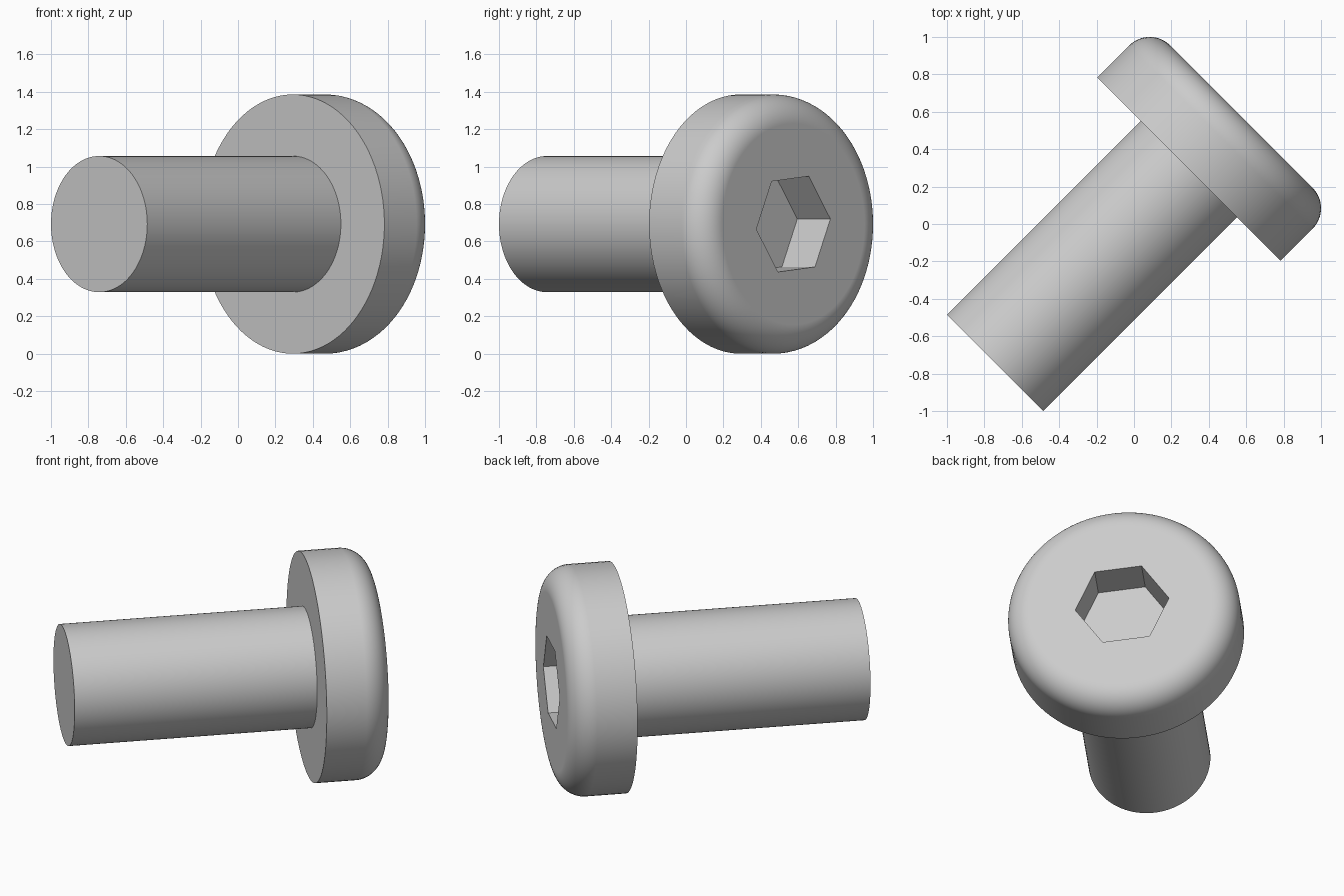
import bpy, bmesh
from math import sin, cos, pi, radians, sqrt
from mathutils import Matrix, Vector

cube = bpy.data.objects.get("Cube")
if cube:
    bpy.data.objects.remove(cube, do_unlink=True)

HEAD_R, SHANK_R, FILLET, HEX_R = 0.693, 0.364, 0.155, 0.281
TIP, SEAT, TOP = -1.05, 0.414, 0.812
HEX_DEPTH, HEX_TURN = 0.25, radians(5.6)
SEGMENTS = 96

# Bolt axis lies level, pointing diagonally back and to the left
axis = Vector((1, 1, 0)).normalized()
side = Vector((-1, 1, 0)).normalized()
FRAME = Matrix((side, (0, 0, 1), axis)).transposed().to_4x4()
FRAME.translation = (0, 0, HEAD_R)

steel = bpy.data.materials.new("grey steel")
steel.use_nodes = True
colour = (0.6, 0.6, 0.6, 1)
steel.diffuse_color = colour
steel.node_tree.nodes["Principled BSDF"].inputs["Base Color"].default_value = colour


def turned(name, profile, sides=SEGMENTS, turn=0.0):
    """Revolve (radius, height) points into a closed solid with flat ends."""
    bm = bmesh.new()
    rings = []
    for r, h in profile:
        angles = [turn + 2 * pi * i / sides for i in range(sides)]
        rings.append([bm.verts.new((r * cos(a), r * sin(a), h)) for a in angles])
    for low, high in zip(rings, rings[1:]):
        for i in range(sides):
            j = (i + 1) % sides
            bm.faces.new((low[i], low[j], high[j], high[i]))
    bm.faces.new(rings[0][::-1])
    bm.faces.new(rings[-1])
    bm.transform(FRAME)
    mesh = bpy.data.meshes.new(name)
    bm.to_mesh(mesh)
    bm.free()
    mesh.materials.append(steel)
    obj = bpy.data.objects.new(name, mesh)
    bpy.context.collection.objects.link(obj)
    return obj


def select(obj):
    bpy.ops.object.select_all(action='DESELECT')
    obj.select_set(True)
    bpy.context.view_layer.objects.active = obj


# Plain shank, let slightly into the head
shank = turned("shank", [(SHANK_R, TIP), (SHANK_R, SEAT + 0.02)])

# Head with a rounded outer rim
STEPS = 16
rim = [(HEAD_R - FILLET + FILLET * cos(a), TOP - FILLET + FILLET * sin(a))
       for a in (pi / 2 * i / STEPS for i in range(STEPS + 1))]
head = turned("head", [(HEAD_R, SEAT)] + rim)

# Hexagonal drive socket cut into the head
cutter = turned("socket_cutter", [(HEX_R, TOP - HEX_DEPTH), (HEX_R, TOP + 0.1)], 6, HEX_TURN)
cutter.hide_render = True
cut = head.modifiers.new("hex socket", 'BOOLEAN')
cut.operation = 'DIFFERENCE'
cut.solver = 'EXACT'
cut.object = cutter
select(head)
bpy.ops.object.modifier_apply(modifier=cut.name)
bpy.data.objects.remove(cutter, do_unlink=True)

# Smooth round surfaces, crisp edges
for part in (shank, head):
    select(part)
    bpy.ops.object.shade_smooth_by_angle(angle=radians(30))
    normals = part.modifiers.new("flat ends", 'WEIGHTED_NORMAL')
    normals.keep_sharp = True
